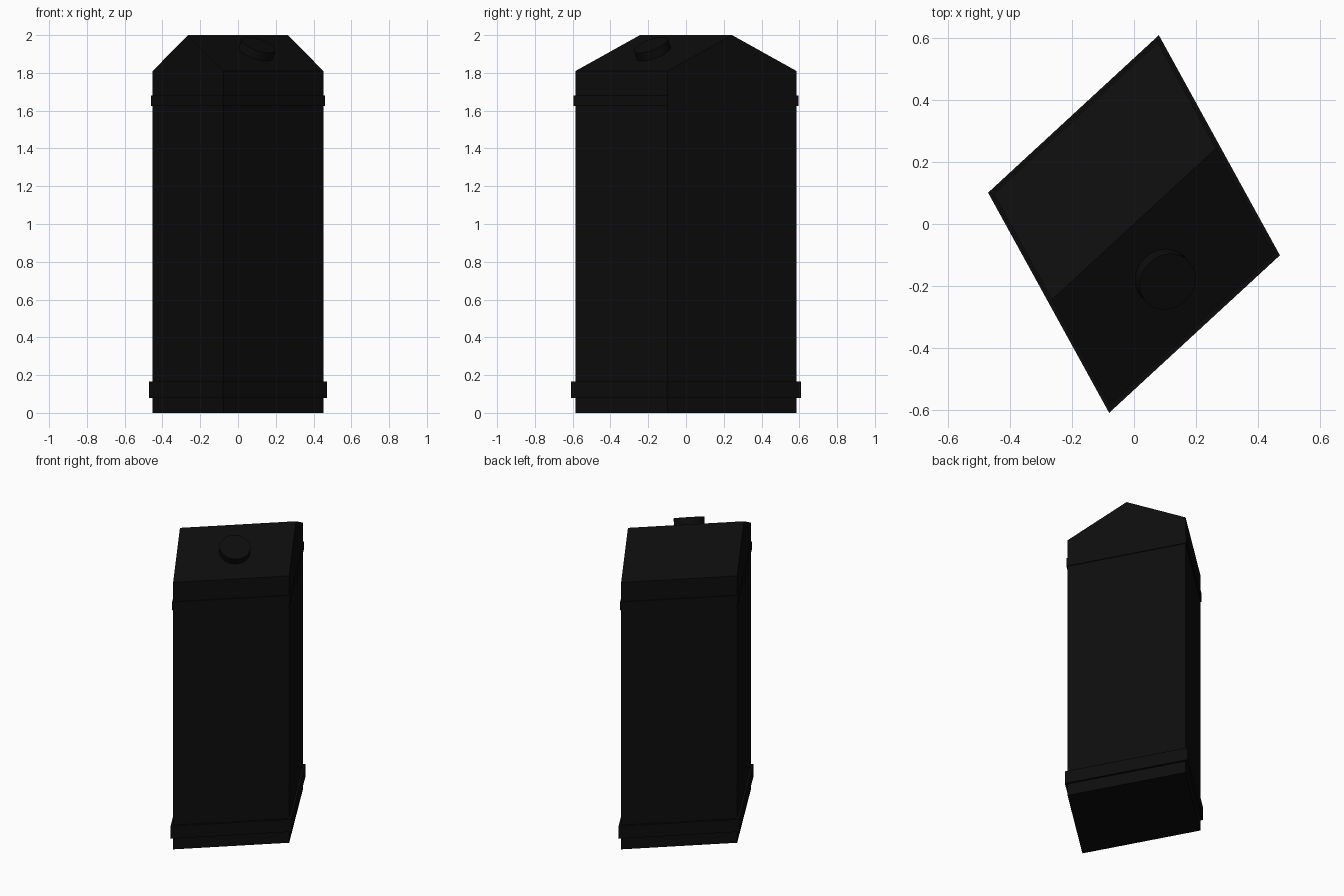
import bpy
import bmesh
import math
from mathutils import Vector, Matrix

if "Cube" in bpy.data.objects:
    bpy.data.objects.remove(bpy.data.objects["Cube"])

# Single near-black colour
black = bpy.data.materials.new("near_black")
black.diffuse_color = (0.004, 0.004, 0.004, 1)
black.use_nodes = True
black.node_tree.nodes["Principled BSDF"].inputs["Base Color"].default_value = black.diffuse_color

# Skewed footprint of the carton, symmetric about the centre
A, B = Vector((0.077, 0.585, 0)), Vector((0.452, -0.097, 0))
FOOT = [A, -B, -A, B]          # counter-clockwise
EAVE, TOP = 1.81, 2.0


def finish(name, bm):
    bmesh.ops.recalc_face_normals(bm, faces=bm.faces)
    mesh = bpy.data.meshes.new(name)
    bm.to_mesh(mesh)
    bm.free()
    mesh.materials.append(black)
    obj = bpy.data.objects.new(name, mesh)
    bpy.context.collection.objects.link(obj)
    return obj


def prism(bm, scale, z0, z1):
    """Footprint prism without its top face; returns the two vertex rings."""
    low = [bm.verts.new(p * scale + Vector((0, 0, z0))) for p in FOOT]
    high = [bm.verts.new(p * scale + Vector((0, 0, z1))) for p in FOOT]
    bm.faces.new(low[::-1])
    for i in range(4):
        j = (i + 1) % 4
        bm.faces.new((low[i], low[j], high[j], high[i]))
    return low, high


# Carton body with gabled top
bm = bmesh.new()
_, (a, d, c, b) = prism(bm, 1, 0, EAVE)
up = Vector((0, 0, TOP))
ridge_end = (A + B) / 2
r1 = bm.verts.new(ridge_end + up)
r2 = bm.verts.new(-ridge_end + up)
bm.faces.new((b, a, r1))
bm.faces.new((d, c, r2))
bm.faces.new((c, b, r1, r2))
bm.faces.new((a, d, r2, r1))
finish("carton_body", bm)

# Raised bands around the body
for name, scale, z0, z1 in (("lower_band", 1.04, 0.08, 0.165),
                            ("upper_band", 1.017, 1.625, 1.68)):
    bm = bmesh.new()
    _, ring = prism(bm, scale, z0, z1)
    bm.faces.new(ring)
    finish(name, bm)

# Round cap standing square on the front slope
along = (A + B).normalized()
down = (B - A) / 2 - Vector((0, 0, TOP - EAVE))
normal = down.cross(along).normalized()
if normal.z < 0:
    normal.negate()
centre = up + down / 2
bm = bmesh.new()
bmesh.ops.create_cone(bm, cap_ends=True, segments=32, radius1=0.095,
                      radius2=0.095, depth=0.08)
turn = normal.to_track_quat('Z', 'Y').to_matrix().to_4x4()
bm.transform(Matrix.Translation(centre + normal * 0.008) @ turn)
cap = finish("cap", bm)
bpy.context.view_layer.objects.active = cap
cap.select_set(True)
bpy.ops.object.shade_smooth_by_angle(angle=math.radians(35))
